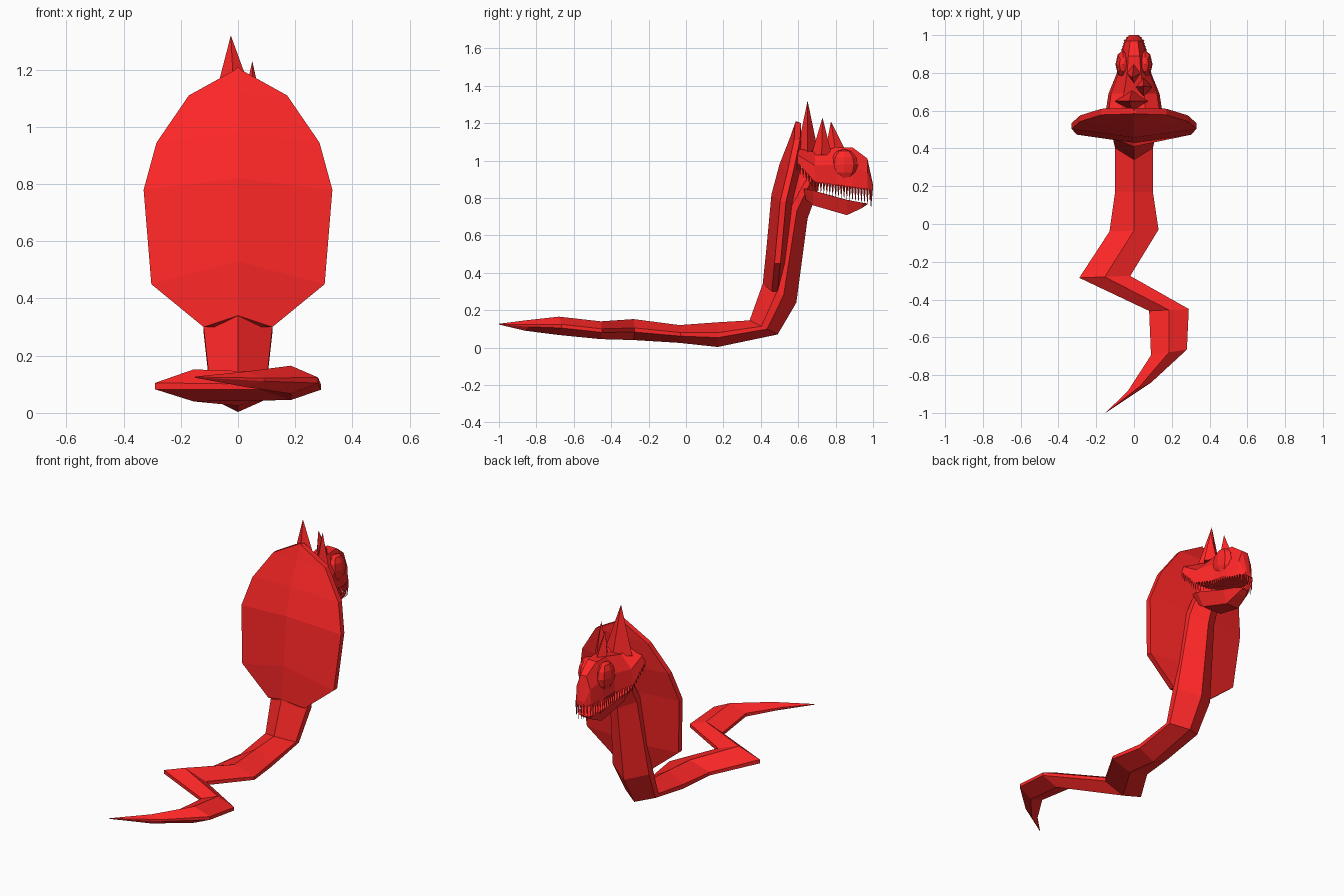
import bpy, bmesh, math
from mathutils import Vector

if "Cube" in bpy.data.objects:
    bpy.data.objects.remove(bpy.data.objects["Cube"])

red = bpy.data.materials.new("red")
red.diffuse_color = (1.0, 0.02, 0.02, 1)
red.use_nodes = True
red.node_tree.nodes["Principled BSDF"].inputs["Base Color"].default_value = red.diffuse_color


def finish(name, bm):
    bmesh.ops.recalc_face_normals(bm, faces=bm.faces)
    me = bpy.data.meshes.new(name)
    bm.to_mesh(me)
    bm.free()
    me.materials.append(red)
    ob = bpy.data.objects.new(name, me)
    bpy.context.collection.objects.link(ob)
    return ob


def loft(name, rings):
    bm = bmesh.new()
    vs = [[bm.verts.new(p) for p in r] for r in rings]
    n = len(vs[0])
    for a, b in zip(vs, vs[1:]):
        for i in range(n):
            j = (i + 1) % n
            bm.faces.new((a[i], a[j], b[j], b[i]))
    bm.faces.new(vs[0])
    bm.faces.new(vs[-1])
    bmesh.ops.remove_doubles(bm, verts=bm.verts, dist=0.0005)
    return finish(name, bm)


def spike(bm, base, tip, hx, hy):
    b = Vector(base)
    q = [bm.verts.new(b + Vector(o)) for o in
         ((hx, 0, 0), (0, hy, 0), (-hx, 0, 0), (0, -hy, 0))]
    t = bm.verts.new(tip)
    bm.faces.new(q)
    for i in range(4):
        bm.faces.new((q[i], q[(i + 1) % 4], t))


# Body: left xy, right xy, back-ridge y z, belly-ridge y z
body = [
    (-.151, -1.0, -.149, -.999, -1.0, .127, -1.0, .123),
    (-.03, -.88, .09, -.84, -.86, .145, -.86, .09),
    (.09, -.69, .28, -.66, -.68, .165, -.68, .067),
    (.08, -.46, .29, -.45, -.455, .14, -.455, .045),
    (-.29, -.28, -.02, -.27, -.28, .152, -.28, .04),
    (-.13, -.04, .13, -.03, -.035, .12, -.035, .025),
    (-.10, .18, .10, .18, .17, .135, .17, .003),
    (-.10, .42, .10, .42, .34, .145, .49, .07),
    (-.12, .49, .12, .49, .41, .34, .59, .24),
    (-.09, .56, .09, .56, .50, .80, .65, .69),
    (-.08, .62, .08, .62, .57, .90, .69, .80),
    (-.06, .68, .06, .68, .64, .99, .72, .90),
]


def body_ring(lx, ly, rx, ry, ty, tz, by, bz):
    cx, cy = (lx + rx) / 2, (ly + ry) / 2
    k = [(ty + f * (by - ty), tz + f * (bz - tz)) for f in (.42, .62)]
    my = (ty + by) / 2
    side = lambda x, y, i: (x, y - cy + k[i][0], k[i][1])
    return [(cx, ty, tz), side(rx, ry, 0), side(rx, ry, 1),
            (cx, by, bz), side(lx, ly, 1), side(lx, ly, 0)]


loft("body", [body_ring(*r) for r in body])

# Hood: half width, edge y z, back-centre y z, front-centre y
hood = [
    (.12, .47, .30, .41, .34, .50),
    (.303, .485, .45, .43, .53, .54),
    (.33, .515, .78, .457, .82, .58),
    (.285, .555, .945, .50, .98, .61),
    (.172, .59, 1.11, .555, 1.12, .615),
    (.01, .595, 1.20, .588, 1.21, .60),
]
loft("hood", [[(0, by, bz), (w, ey - .012, ez), (w, ey + .02, ez),
               (0, fy, ez), (-w, ey + .02, ez), (-w, ey - .012, ez)]
              for w, ey, ez, by, bz, fy in hood])

# Head: y, half width, lip z, top z
head = [(.595, .15, .99, 1.065), (.69, .135, .885, 1.045), (.80, .09, .868, 1.07),
        (.89, .075, .855, 1.07), (.97, .05, .845, 1.01), (1.0, .025, .84, .87)]
loft("head", [[(-w, y, l), (w, y, l), (w * .9, y, l + .55 * (t - l)), (w * .4, y, t),
               (-w * .4, y, t), (-w * .9, y, l + .55 * (t - l))] for y, w, l, t in head])

# Lower jaw: y, half width, top z, bottom z
jaw = [(.63, .10, .85, .80), (.68, .105, .84, .76), (.86, .07, .79, .708),
       (.94, .05, .775, .745), (.97, .03, .77, .765)]
loft("lower_jaw", [[(-w, y, t), (w, y, t), (w * .6, y, b), (-w * .6, y, b)]
                   for y, w, t, b in jaw])

# Eyes
for s, side in ((-1, "left"), (1, "right")):
    bm = bmesh.new()
    bmesh.ops.create_uvsphere(bm, u_segments=8, v_segments=6, radius=1)
    for v in bm.verts:
        v.co = Vector((v.co.x * .04 + s * .058, v.co.y * .075 + .845, v.co.z * .083 + .978))
    finish(side + "_eye", bm)

# Teeth hanging along the upper lip
bm = bmesh.new()
for (y0, w0, z0, _), (y1, w1, z1, _) in zip(head, head[1:]):
    count = max(2, round((y1 - y0) / .016))
    for i in range(count):
        f = i / count
        x, y, z = ((w0 + f * (w1 - w0)) * .95, y0 + f * (y1 - y0), z0 + f * (z1 - z0))
        for s in (-1, 1):
            spike(bm, (s * x, y, z + .005), (s * x, y, z - .045 - .045 * (y - .6) / .4),
                  .007, .007)
for i in range(-1, 2):
    spike(bm, (i * .017, .992, .845), (i * .017, .99, .75), .007, .007)
finish("teeth", bm)

# Crest spikes
bm = bmesh.new()
spike(bm, (-.01, .65, 1.03), (-.025, .65, 1.32), .09, .06)
spike(bm, (.05, .725, 1.03), (.05, .73, 1.23), .045, .055)
spike(bm, (0, .80, 1.05), (-.01, .775, 1.21), .04, .055)
finish("crest_spikes", bm)
